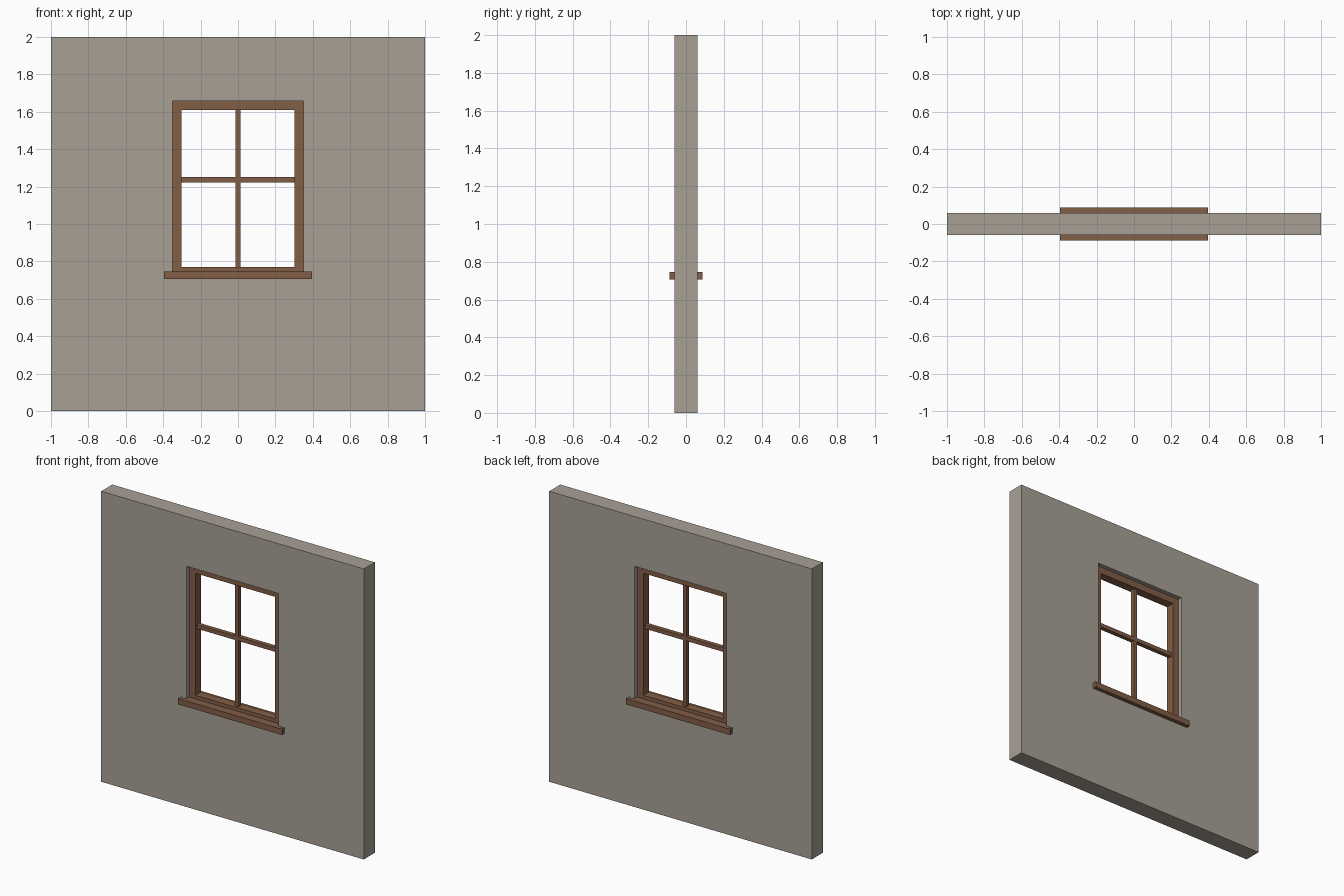
import bpy, bmesh

if "Cube" in bpy.data.objects:
    bpy.data.objects.remove(bpy.data.objects["Cube"])


def material(name, color):
    m = bpy.data.materials.new(name)
    m.diffuse_color = (*color, 1)
    m.use_nodes = True
    m.node_tree.nodes["Principled BSDF"].inputs["Base Color"].default_value = m.diffuse_color
    return m


PLASTER = material("warm_grey_plaster", (0.392, 0.351, 0.300))
WOOD = material("brown_wood", (0.223, 0.112, 0.061))


def finish(name, bm, mat):
    bmesh.ops.recalc_face_normals(bm, faces=bm.faces)
    mesh = bpy.data.meshes.new(name)
    bm.to_mesh(mesh)
    bm.free()
    mesh.materials.append(mat)
    obj = bpy.data.objects.new(name, mesh)
    bpy.context.collection.objects.link(obj)


def box(name, x0, x1, z0, z1, depth, mat):
    """Box centred on y = 0."""
    bm = bmesh.new()
    bmesh.ops.create_cube(bm, size=1)
    for v in bm.verts:
        v.co = ((x0 + x1) / 2 + v.co.x * (x1 - x0), v.co.y * depth,
                (z0 + z1) / 2 + v.co.z * (z1 - z0))
    finish(name, bm, mat)


def ring(name, outer, inner, depth, mat):
    """Rectangular slab with a rectangular hole; rects are (half width, z0, z1)."""
    bm = bmesh.new()

    def loop(rect, y):
        w, z0, z1 = rect
        return [bm.verts.new((x, y, z))
                for x, z in ((-w, z0), (w, z0), (w, z1), (-w, z1))]

    h = depth / 2
    loops = [loop(outer, -h), loop(inner, -h), loop(inner, h), loop(outer, h)]
    for a, b in zip(loops, loops[1:] + loops[:1]):
        for i in range(4):
            j = (i + 1) % 4
            bm.faces.new((a[i], a[j], b[j], b[i]))
    finish(name, bm, mat)


OPENING = (0.35, 0.725, 1.657)
PANE = (0.303, 0.77, 1.61)

# Wall with window opening
ring("wall", (1.0, 0.0, 2.0), OPENING, 0.12, PLASTER)
# Frame set back inside the opening
ring("window_frame", OPENING, PANE, 0.06, WOOD)
# Glazing bars
box("vertical_bar", -0.014, 0.014, PANE[1], PANE[2], 0.03, WOOD)
for name, x0, x1 in (("left", -PANE[0], -0.014), ("right", 0.014, PANE[0])):
    box(name + "_horizontal_bar", x0, x1, 1.223, 1.251, 0.03, WOOD)
# Sill running through the wall
box("window_sill", -0.395, 0.395, 0.705, 0.745, 0.174, WOOD)
